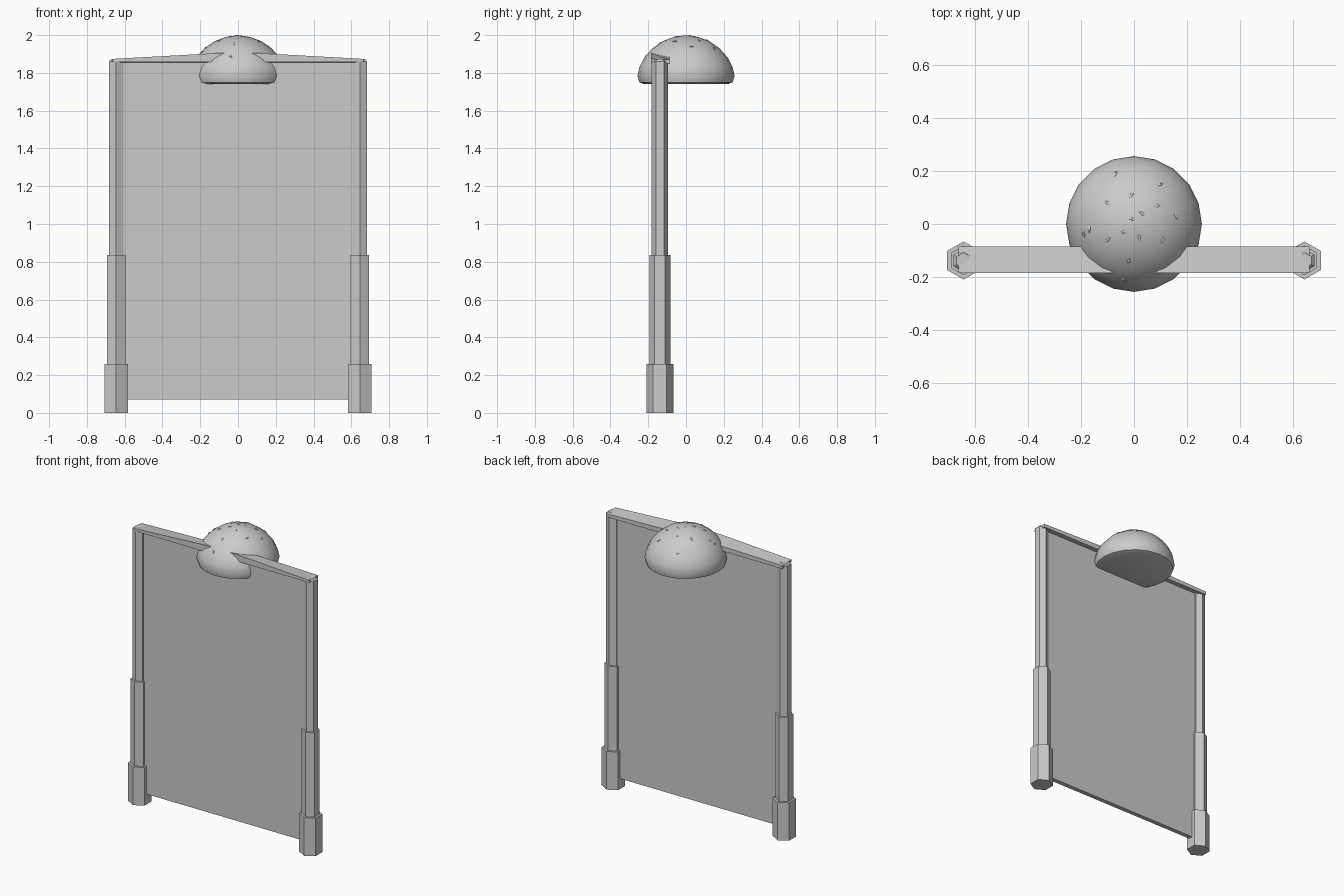
import bpy, bmesh, math, random
from mathutils import Vector

random.seed(4)
cube = bpy.data.objects.get("Cube")
if cube:
    bpy.data.objects.remove(cube, do_unlink=True)

grey = bpy.data.materials.new("plain grey")
grey.use_nodes = True
grey.diffuse_color = (0.6, 0.6, 0.6, 1)
grey.node_tree.nodes["Principled BSDF"].inputs["Base Color"].default_value = (0.6, 0.6, 0.6, 1)


def finish(name, bm, smooth=None):
    bmesh.ops.recalc_face_normals(bm, faces=bm.faces)
    mesh = bpy.data.meshes.new(name)
    bm.to_mesh(mesh)
    bm.free()
    obj = bpy.data.objects.new(name, mesh)
    bpy.context.collection.objects.link(obj)
    mesh.materials.append(grey)
    if smooth:
        bpy.ops.object.select_all(action="DESELECT")
        obj.select_set(True)
        bpy.context.view_layer.objects.active = obj
        bpy.ops.object.shade_smooth_by_angle(angle=math.radians(smooth))
    return obj


def lathe(name, profile, sides, x=0, y=0, turn=0, smooth=None):
    """Closed solid from (radius, z) rings, capped at both ends."""
    bm = bmesh.new()
    rings = []
    for r, z in profile:
        rings.append([bm.verts.new((x + r * math.cos(turn + math.tau * i / sides),
                                    y + r * math.sin(turn + math.tau * i / sides), z))
                      for i in range(sides)])
    for low, high in zip(rings, rings[1:]):
        for i in range(sides):
            j = (i + 1) % sides
            bm.faces.new((low[i], low[j], high[j], high[i]))
    bm.faces.new(rings[0])
    bm.faces.new(rings[-1])
    return finish(name, bm, smooth)


# Telescoping hexagonal posts
POST_Y = -0.138
for side, x in (("left", 0.645), ("right", -0.645)):
    for part, r, low, high in (("foot", 0.072, 0, 0.26),
                               ("sleeve", 0.056, 0.2, 0.835)):
        lathe(f"{side}_post_{part}", [(r, low), (r, high)], 6, x, POST_Y, math.pi / 2)
    lathe(f"{side}_post_upper", [(0.044, 0.8), (0.044, 1.86), (0.03, 1.873)],
          6, x, POST_Y, math.pi / 2)

# Flat panel hung between the posts
bm = bmesh.new()
bmesh.ops.create_cube(bm, size=1)
bmesh.ops.scale(bm, vec=(1.25, 0.03, 1.79), verts=bm.verts)
bmesh.ops.translate(bm, vec=(0, POST_Y, 0.965), verts=bm.verts)
finish("panel", bm)

# Crossbar: shallow peak in the middle, front edge raised
bm = bmesh.new()
sections = []
for x, front, back in ((-0.665, 1.874, 1.87), (-0.1, 1.905, 1.885),
                       (0.1, 1.905, 1.885), (0.665, 1.874, 1.87)):
    sections.append([bm.verts.new((x, y, z)) for y, z in
                     ((-0.185, 1.858), (-0.185, front), (-0.086, back), (-0.086, 1.848))])
for a, b in zip(sections, sections[1:]):
    for i in range(4):
        j = (i + 1) % 4
        bm.faces.new((a[i], a[j], b[j], b[i]))
bm.faces.new(sections[0])
bm.faces.new(sections[-1])
finish("crossbar", bm)

# Rounded bun
BUN = [(0.225, 1.742), (0.247, 1.75), (0.257, 1.785), (0.247, 1.83), (0.222, 1.88),
       (0.178, 1.93), (0.125, 1.967), (0.065, 1.99), (0.004, 1.999)]
lathe("bun", BUN, 20, turn=math.pi / 2, smooth=45)

# Seeds scattered over the bun
SEEDS = [(-0.07, 0.19), (0.1, 0.15), (-0.1, 0.08), (-0.01, 0.11), (0.09, 0.07), (0.03, 0.04),
         (-0.01, 0.02), (0.16, 0.03), (-0.17, -0.02), (-0.19, -0.04), (-0.04, -0.03),
         (0.02, -0.05), (0.11, -0.06), (-0.1, -0.06), (-0.02, -0.14), (0.14, -0.16), (-0.04, -0.21)]
bm = bmesh.new()
for x, y in SEEDS:
    r = math.hypot(x, y)
    for (r0, z0), (r1, z1) in zip(BUN[2:], BUN[3:]):
        if r1 <= r <= r0:
            z = z0 + (z1 - z0) * (r0 - r) / (r0 - r1)
            out = Vector((x / r * (z1 - z0), y / r * (z1 - z0), r0 - r1)).normalized()
            break
    made = bmesh.ops.create_icosphere(bm, subdivisions=1, radius=1)["verts"]
    spin = random.uniform(0, math.tau)
    along = Vector((math.cos(spin), math.sin(spin), 0))
    along = (along - out * along.dot(out)).normalized()
    across = out.cross(along)
    for v in made:
        a, b, c = v.co
        v.co = (Vector((x, y, z)) + along * a * 0.015
                + across * b * 0.006 * (1 - 0.5 * a) + out * c * 0.004)
finish("seeds", bm, 60)
